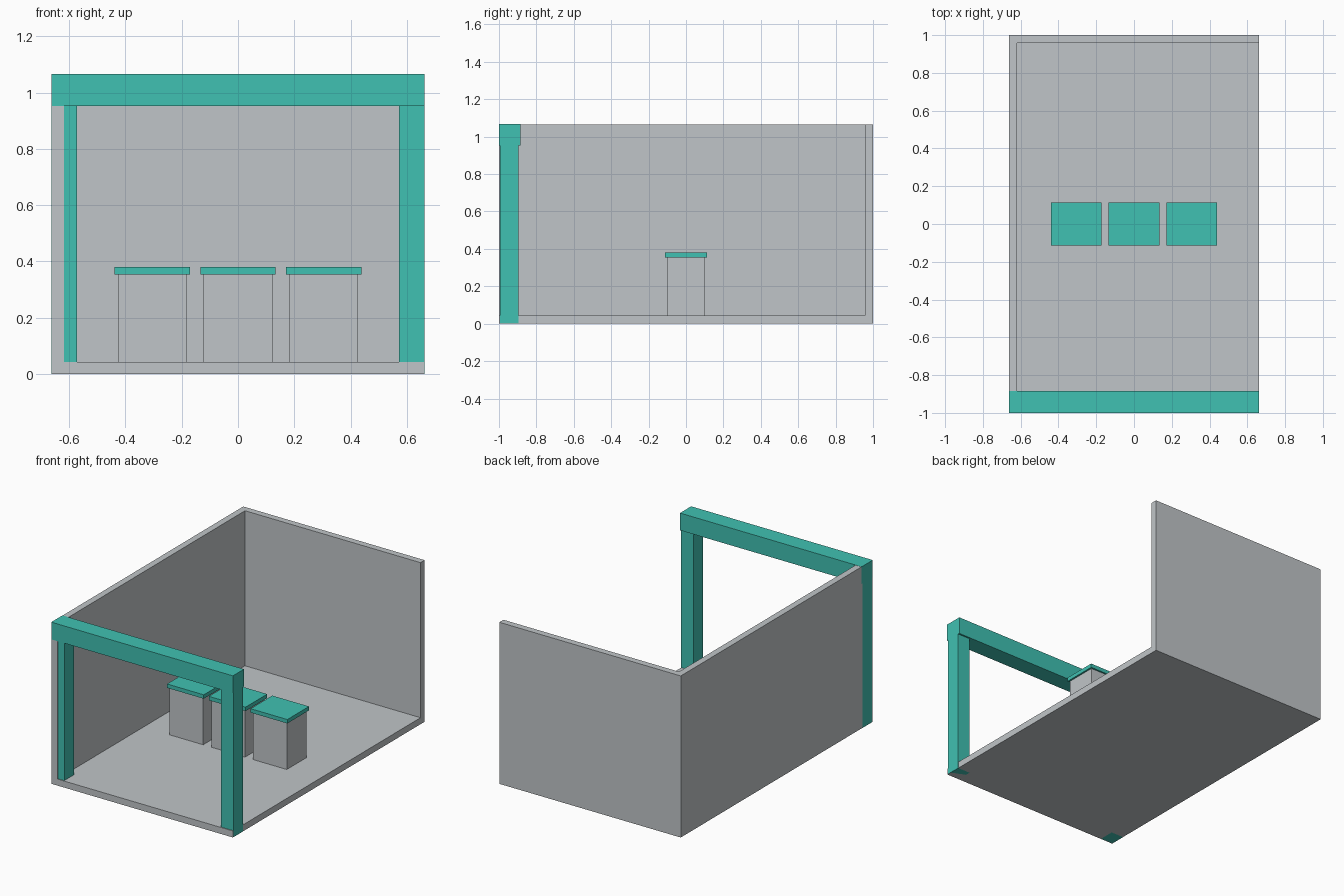
import bpy
import bmesh

if "Cube" in bpy.data.objects:
    bpy.data.objects.remove(bpy.data.objects["Cube"])


def material(name, color):
    m = bpy.data.materials.new(name)
    m.diffuse_color = (*color, 1)
    m.use_nodes = True
    m.node_tree.nodes["Principled BSDF"].inputs["Base Color"].default_value = m.diffuse_color
    return m


GREY = material("light grey", (0.527, 0.558, 0.578))
TEAL = material("teal", (0.051, 0.533, 0.445))


def box(name, x, y, z, mat):
    """Box from (min, max) ranges on each axis."""
    bm = bmesh.new()
    bmesh.ops.create_cube(bm, size=1)
    for v in bm.verts:
        v.co = [r[0] if c < 0 else r[1] for c, r in zip(v.co, (x, y, z))]
    me = bpy.data.meshes.new(name)
    bm.to_mesh(me)
    bm.free()
    me.materials.append(mat)
    ob = bpy.data.objects.new(name, me)
    bpy.context.collection.objects.link(ob)
    return ob


W, H, T = 0.662, 1.066, 0.043  # half width, height, wall thickness
E = 0.0008                     # keeps teal parts just proud of the walls

# room shell: floor, left wall, back wall
box("floor", (-W, W), (-1 + E, 1), (0, T), GREY)
box("left_wall", (-W, -W + T), (-1 + E, 1), (T, H), GREY)
box("back_wall", (-W + T, W), (1 - T, 1), (T, H), GREY)

# front gateway: two posts and a beam
for side, name in ((-1, "left_post"), (1, "right_post")):
    xs = sorted((side * 0.572, side * (W + E)))
    box(name, xs, (-0.994, -0.895), (0, 0.953), TEAL)
box("front_beam", (-W - E, W + E), (-1, -0.884), (0.953, H + E), TEAL)

# row of three counters with overhanging tops
for i in (-1, 0, 1):
    cx = i * 0.305
    box(f"counter_body_{i + 2}", (cx - 0.1225, cx + 0.1225), (-0.102, 0.102), (T, 0.354), GREY)
    box(f"counter_top_{i + 2}", (cx - 0.134, cx + 0.134), (-0.113, 0.113), (0.354, 0.38), TEAL)
